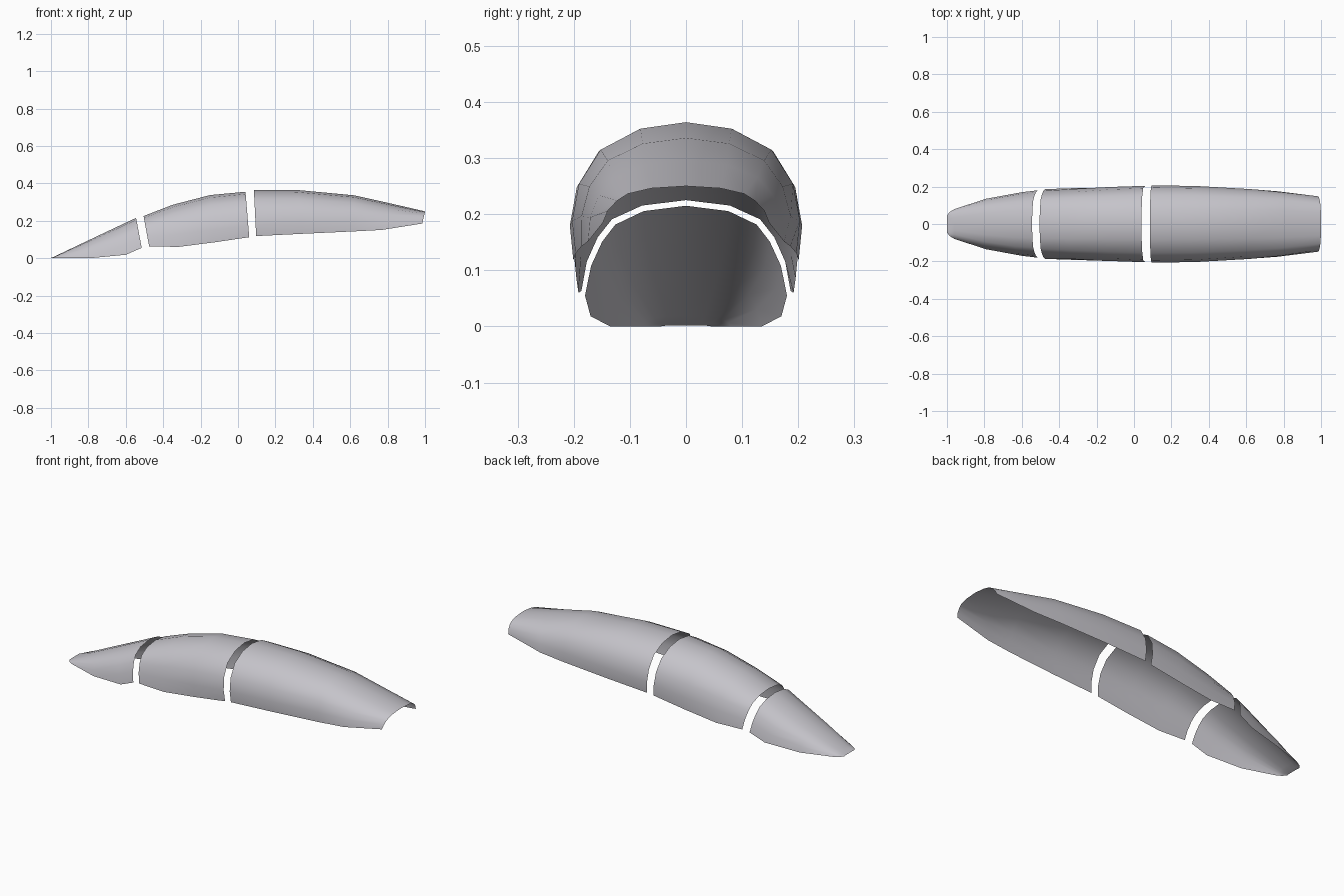
import bpy
import bmesh
from mathutils import Vector

default_cube = bpy.data.objects.get("Cube")
if default_cube:
    bpy.data.objects.remove(default_cube, do_unlink=True)

# Single satin grey for all the plates
grey = bpy.data.materials.new("pale_grey")
grey.use_nodes = True
grey.diffuse_color = (0.56, 0.55, 0.59, 1)
shader = grey.node_tree.nodes["Principled BSDF"]
shader.inputs["Base Color"].default_value = grey.diffuse_color
shader.inputs["Roughness"].default_value = 0.6

# Half arches as (width, height) fractions, bottom edge to crown
TAPERED = [(1, 0), (.94, .33), (.83, .6), (.7, .79), (.42, .94), (0, 1)]
BULGED = [(.97, 0), (1, .25), (.94, .53), (.75, .79), (.4, .95), (0, 1)]


def arch(crown_x, crown_z, edge_x, edge_z, half_width, bulge):
    """Points of one leaning arch, from the -y edge over the crown to the +y edge."""
    half = []
    for tapered, bulged in zip(TAPERED, BULGED):
        width, height = Vector(tapered).lerp(Vector(bulged), bulge)
        half.append(Vector((edge_x + (crown_x - edge_x) * height,
                            half_width * width,
                            edge_z + (crown_z - edge_z) * height)))
    right = [Vector((p.x, -p.y, p.z)) for p in half]
    return right + half[-2::-1]


def make_plate(name, stations):
    """Loft an open shell through a row of arches."""
    bm = bmesh.new()
    rings = [[bm.verts.new(p) for p in arch(*station)] for station in stations]
    for near, far in zip(rings, rings[1:]):
        for i in range(len(near) - 1):
            bm.faces.new((near[i], far[i], far[i + 1], near[i + 1]))
    for face in bm.faces:
        face.smooth = True
    mesh = bpy.data.meshes.new(name)
    bm.to_mesh(mesh)
    bm.free()
    mesh.materials.append(grey)
    plate = bpy.data.objects.new(name, mesh)
    bpy.context.collection.objects.link(plate)
    return plate


# Each station: crown x, crown z, edge x, edge z, half width, bulge
make_plate("toe_plate", [
    (-1, .002, -1, 0, .045, 0),
    (-.985, .007, -.985, 0, .065, 0),
    (-.96, .019, -.96, 0, .08, 0),
    (-.8, .095, -.79, 0, .135, 0),
    (-.65, .166, -.6, .018, .17, 0),
    (-.545, .215, -.515, .055, .18, 0),
])

make_plate("middle_plate", [
    (-.505, .225, -.475, .063, .187, .1),
    (-.35, .285, -.32, .06, .194, .4),
    (-.15, .337, -.13, .084, .2, .8),
    (.04, .355, .06, .112, .204, 1),
])

make_plate("rear_plate", [
    (.085, .364, .097, .118, .207, 1),
    (.32, .364, .34, .13, .203, 1),
    (.62, .336, .62, .143, .19, .7),
    (.8, .296, .77, .151, .177, .4),
    (1, .25, .985, .185, .148, 0),
])
